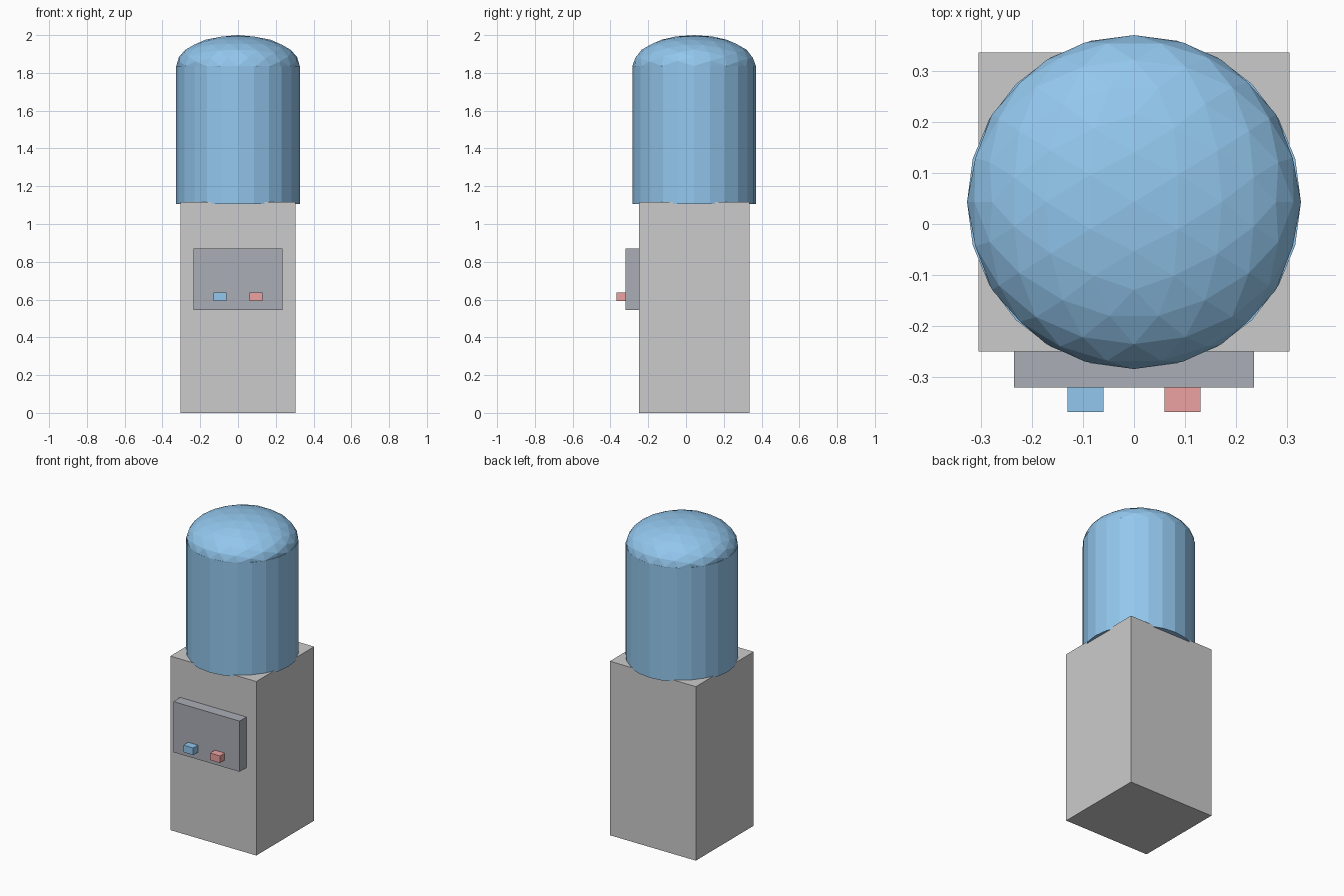
import bpy
from math import atan, pi, sqrt
from mathutils import Matrix

if "Cube" in bpy.data.objects:
    bpy.data.objects.remove(bpy.data.objects["Cube"])


def material(name, rgb):
    mat = bpy.data.materials.new(name)
    mat.diffuse_color = (*rgb, 1)
    mat.use_nodes = True
    mat.node_tree.nodes["Principled BSDF"].inputs["Base Color"].default_value = mat.diffuse_color
    return mat


def box(name, x, y, z, mat=None):
    """Box from (min, max) ranges on each axis."""
    bpy.ops.mesh.primitive_cube_add(size=1)
    obj = bpy.context.object
    obj.name = name
    ranges = (x, y, z)
    size = [b - a for a, b in ranges]
    centre = [(a + b) / 2 for a, b in ranges]
    obj.data.transform(Matrix.Diagonal((*size, 1)))
    obj.location = centre
    if mat:
        obj.data.materials.append(mat)
    return obj


blue = material("water_blue", (0.29, 0.57, 0.85))
red = material("hot_red", (0.85, 0.36, 0.36))
dark = material("dark_panel", (0.41, 0.42, 0.47))

# Cabinet and dispensing panel
box("cabinet", (-0.305, 0.305), (-0.25, 0.336), (0, 1.116))
box("panel", (-0.235, 0.235), (-0.32, -0.25), (0.545, 0.87), dark)

# Cold and hot taps
for name, cx, mat in (("cold_tap", -0.095, blue), ("hot_tap", 0.095, red)):
    box(name, (cx - 0.035, cx + 0.035), (-0.368, -0.32), (0.592, 0.637), mat)

# Water bottle: 24-sided barrel
RADIUS, CENTRE_Y, BOTTOM, SHOULDER = 0.327, 0.043, 1.105, 1.8365
bpy.ops.mesh.primitive_cylinder_add(
    vertices=24, radius=RADIUS, depth=SHOULDER - BOTTOM,
    location=(0, CENTRE_Y, (SHOULDER + BOTTOM) / 2))
barrel = bpy.context.object
barrel.name = "bottle_barrel"
barrel.data.materials.append(blue)

# Bottle dome: half-height icosphere, turned so an edge midpoint is on top
bpy.ops.mesh.primitive_ico_sphere_add(
    subdivisions=3, radius=RADIUS, location=(0, CENTRE_Y, SHOULDER))
dome = bpy.context.object
dome.name = "bottle_dome"
edge_up = Matrix.Rotation(-atan(2 / (1 + sqrt(5))), 4, 'Y')
squash = Matrix.Diagonal((1, 1, 0.5, 1))
dome.data.transform(squash @ Matrix.Rotation(pi / 2, 4, 'Z') @ edge_up)
dome.data.materials.append(blue)
